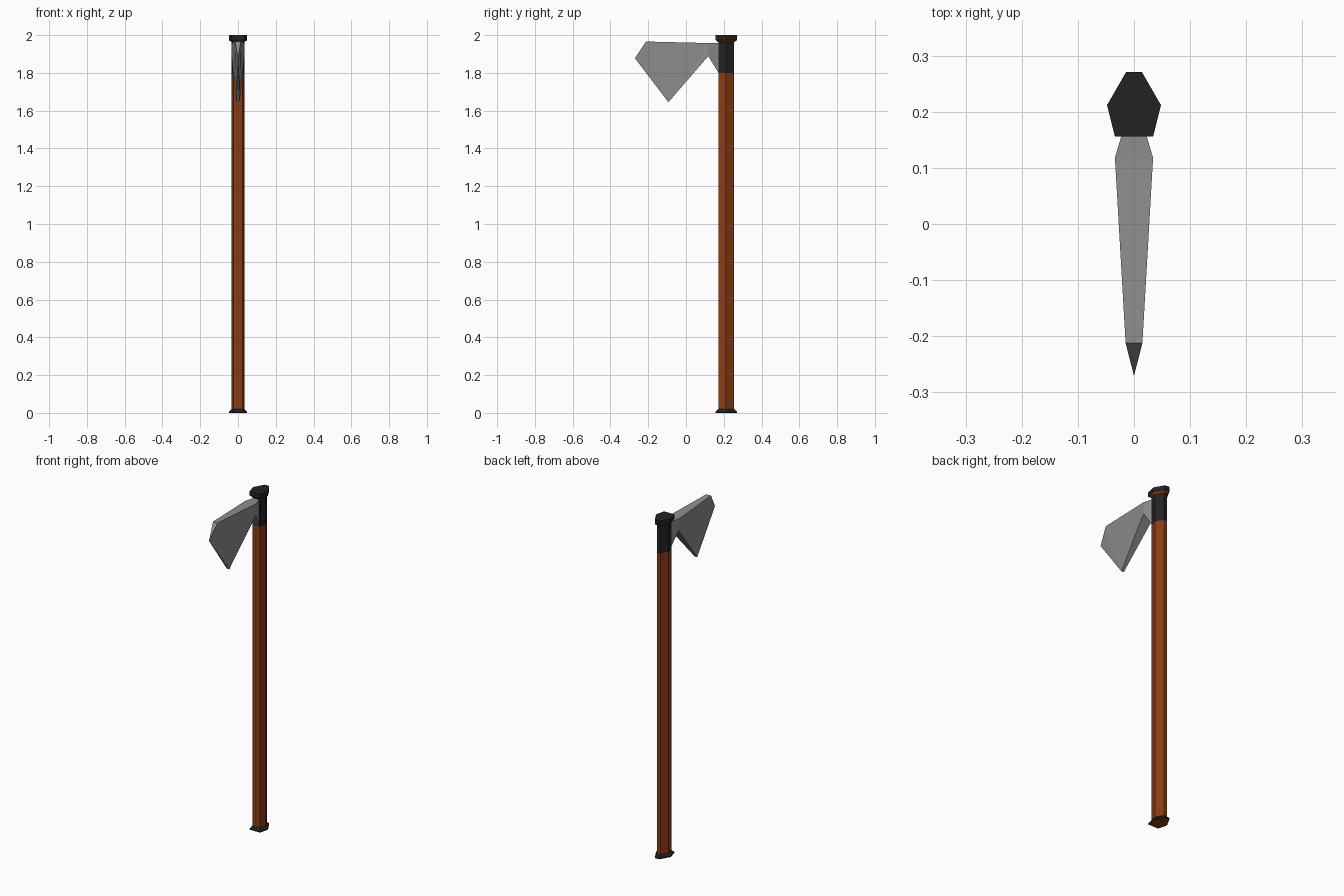
import bpy, bmesh

if "Cube" in bpy.data.objects:
    bpy.data.objects.remove(bpy.data.objects["Cube"])


def material(name, rgb):
    m = bpy.data.materials.new(name)
    m.diffuse_color = (*rgb, 1)
    m.use_nodes = True
    m.node_tree.nodes["Principled BSDF"].inputs["Base Color"].default_value = m.diffuse_color
    return m


WOOD = material("wood", (0.25, 0.045, 0.007))
BLACK = material("black_iron", (0.016, 0.016, 0.016))
STEEL = material("steel", (0.27, 0.27, 0.27))

# Six-sided shaft section, relative to its centre
CENTRE_Y = 0.212
SECTION = [(-0.034, -0.056), (0.034, -0.056), (0.048, 0.0),
           (0.014, 0.059), (-0.014, 0.059), (-0.048, 0.0)]
THIN = 0.73


def finish(name, bm, mats):
    bmesh.ops.recalc_face_normals(bm, faces=bm.faces)
    me = bpy.data.meshes.new(name)
    bm.to_mesh(me)
    bm.free()
    for m in mats:
        me.materials.append(m)
    ob = bpy.data.objects.new(name, me)
    bpy.context.collection.objects.link(ob)
    return ob


def prism(name, levels, mats, wood_band=None, wood_bottom=False):
    """Stack the section at (z, scale) levels."""
    bm = bmesh.new()
    rings = [[bm.verts.new((x * s, CENTRE_Y + y * s, z)) for x, y in SECTION]
             for z, s in levels]
    for k, (a, b) in enumerate(zip(rings, rings[1:])):
        for i in range(6):
            j = (i + 1) % 6
            f = bm.faces.new((a[i], a[j], b[j], b[i]))
            f.material_index = int(k == wood_band)
    bottom = bm.faces.new(rings[0][::-1])
    bottom.material_index = int(wood_bottom)
    bm.faces.new(rings[-1])
    return finish(name, bm, mats)


# Shaft, collar and end caps
prism("shaft", [(0.01, THIN), (1.80, THIN)], [WOOD])
prism("collar", [(1.80, THIN), (1.965, THIN)], [BLACK])
prism("bottom_cap", [(0, 1), (0.005, 1), (0.02, THIN)], [BLACK, WOOD], wood_bottom=True)
prism("top_cap", [(1.962, THIN), (1.974, 1), (2.0, 1)], [BLACK, WOOD], wood_band=0)

# Axe blade: half widths at (y, z) points, mirrored across x
POINTS = {"neck_top": (0.018, 0.172, 1.958), "neck_low": (0.018, 0.172, 1.80),
          "cheek_top": (0.034, 0.118, 1.958), "cheek_low": (0.034, 0.118, 1.889),
          "toe": (0.015, -0.212, 1.966), "heel": (0.008, -0.093, 1.645)}
bm = bmesh.new()
R = {k: bm.verts.new(p) for k, p in POINTS.items()}
L = {k: bm.verts.new((-x, y, z)) for k, (x, y, z) in POINTS.items()}
edge = bm.verts.new((0, -0.271, 1.878))
for V in (R, L):
    bm.faces.new([V[k] for k in ("neck_top", "neck_low", "cheek_low", "cheek_top")])
    bm.faces.new([V[k] for k in ("cheek_top", "cheek_low", "heel")])
    bm.faces.new([V[k] for k in ("cheek_top", "heel", "toe")])
    bm.faces.new([V["toe"], V["heel"], edge])
loop = ["neck_low", "neck_top", "cheek_top", "toe"]
for a, b in list(zip(loop, loop[1:])) + [("heel", "cheek_low"), ("cheek_low", "neck_low")]:
    bm.faces.new((R[a], R[b], L[b], L[a]))
bm.faces.new((R["toe"], L["toe"], edge))
bm.faces.new((R["heel"], L["heel"], edge))
finish("axe_blade", bm, [STEEL])
